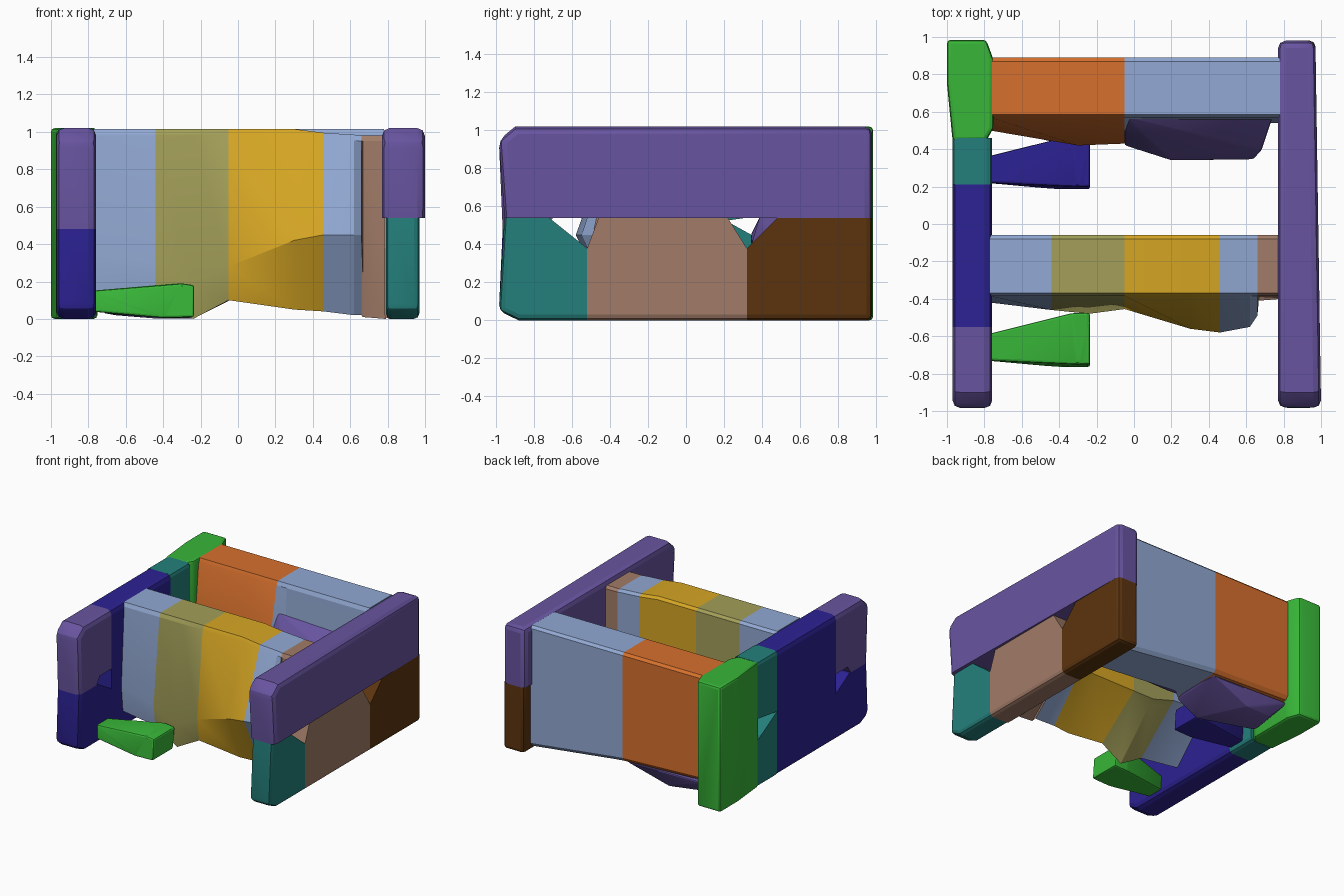
import bpy, bmesh, math

cube = bpy.data.objects.get("Cube")
if cube:
    bpy.data.objects.remove(cube, do_unlink=True)


def lin(c):
    c /= 255
    return c / 12.92 if c <= 0.04045 else ((c + 0.055) / 1.055) ** 2.4


def material(name, *rgb):
    col = [lin(c) for c in rgb] + [1]
    m = bpy.data.materials.new(name)
    m.use_nodes = True
    m.diffuse_color = col
    m.node_tree.nodes["Principled BSDF"].inputs["Base Color"].default_value = col
    return m


purple = material("purple", 104, 84, 160)
teal = material("teal", 36, 128, 124)
tan = material("dusty_tan", 162, 124, 104)
brown = material("dark_brown", 92, 52, 14)
navy = material("deep_blue", 44, 34, 148)
green = material("green", 56, 182, 56)
grey = material("blue_grey", 146, 169, 211)
olive = material("olive", 163, 159, 89)
gold = material("gold", 214, 166, 36)
orange = material("orange", 214, 112, 45)


def finish(name, bm, mats):
    bmesh.ops.recalc_face_normals(bm, faces=bm.faces)
    me = bpy.data.meshes.new(name)
    bm.to_mesh(me)
    bm.free()
    for m in mats:
        me.materials.append(m)
    ob = bpy.data.objects.new(name, me)
    bpy.context.collection.objects.link(ob)
    bpy.ops.object.select_all(action='DESELECT')
    ob.select_set(True)
    bpy.context.view_layer.objects.active = ob
    bpy.ops.object.shade_smooth_by_angle(angle=math.radians(20))


def panel(name, mat, x0, x1, outline, skew=0.0, rim=0.03):
    """Extrude a (y, z) outline from x0 to x1 and round only its outer rim."""
    bm = bmesh.new()
    f = bm.faces.new([bm.verts.new((x0, y, z)) for y, z in outline])
    new = bmesh.ops.extrude_face_region(bm, geom=[f])["geom"]
    for v in new:
        if isinstance(v, bmesh.types.BMVert):
            v.co.x = x1 + skew * (0.98 - v.co.y) / 1.96
    edges = []
    for e in bm.edges:
        a, b = e.verts[0].co, e.verts[1].co
        mid = (a + b) / 2
        across = abs(a.x - b.x) > 0.05
        end = abs(mid.y) > 0.93
        seam = abs(a.z - b.z) < 0.01 and 0.4 < mid.z < 0.6
        if (end or (not across and (mid.z < 0.03 or mid.z > 1.0))) and not seam:
            edges.append(e)
    bmesh.ops.bevel(bm, geom=edges, offset=rim, segments=2, profile=0.5, affect='EDGES')
    finish(name, bm, [mat])


def loft(name, mats, stations, cuts):
    """Join cross-sections along x; faces are coloured by the x cuts."""
    bm = bmesh.new()
    rings = [[bm.verts.new((x, y, z)) for y, z in sec] for x, sec in stations]
    n = len(rings[0])
    for a, b in zip(rings, rings[1:]):
        for i in range(n):
            j = (i + 1) % n
            bm.faces.new((a[i], a[j], b[j], b[i]))
    bm.faces.new(rings[0])
    bm.faces.new(rings[-1])
    for f in bm.faces:
        x = f.calc_center_median().x
        f.material_index = sum(x > c for c in cuts)
    finish(name, bm, mats)


def hull(name, mat, pts, rim=0.012):
    bm = bmesh.new()
    for p in pts:
        bm.verts.new(p)
    bmesh.ops.convex_hull(bm, input=bm.verts)
    bmesh.ops.delete(bm, geom=[v for v in bm.verts if not v.link_faces], context='VERTS')
    bmesh.ops.dissolve_limit(bm, angle_limit=0.03, verts=bm.verts, edges=bm.edges)
    bmesh.ops.bevel(bm, geom=list(bm.edges), offset=rim, segments=2, profile=0.5, affect='EDGES')
    finish(name, bm, [mat])


# Left side wall (+x): long top rail over three lower blocks
panel("left_top_rail", purple, 0.77, 0.97,
      [(-0.955, 0.54), (0.98, 0.54), (0.98, 1.02), (-0.9, 1.02), (-0.985, 0.95)],
      skew=0.03, rim=0.04)
panel("left_front_block", teal, 0.79, 0.97,
      [(-0.985, 0.05), (-0.88, 0), (-0.52, 0), (-0.52, 0.38), (-0.72, 0.54), (-0.955, 0.54)])
panel("left_middle_block", tan, 0.78, 0.97,
      [(-0.52, 0), (0.32, 0), (0.32, 0.38), (0.22, 0.54), (-0.46, 0.54), (-0.52, 0.38)])
panel("left_back_block", brown, 0.78, 0.97,
      [(0.32, 0), (0.98, 0), (0.98, 0.54), (0.48, 0.54), (0.32, 0.38)])

# Right side wall (-x): four sections with two small openings
panel("right_front_top", purple, -0.97, -0.758,
      [(-0.965, 0.48), (-0.74, 0.48), (-0.7, 0.54), (-0.55, 0.54), (-0.55, 1.02),
       (-0.9, 1.02), (-0.985, 0.95)], rim=0.04)
panel("right_main_block", navy, -0.97, -0.758,
      [(-0.985, 0.05), (-0.88, 0), (0.21, 0), (0.21, 1.02), (-0.55, 1.02),
       (-0.55, 0.38), (-0.72, 0.48), (-0.965, 0.48)], rim=0.04)
panel("right_upper_link", teal, -0.97, -0.758,
      [(0.21, 0.525), (0.46, 0.56), (0.46, 1.02), (0.21, 1.02)])
panel("right_lower_link", teal, -0.97, -0.758,
      [(0.21, 0), (0.46, 0), (0.46, 0.386), (0.21, 0.525)])
hull("right_back_post", green,
     [(x, y, z) for z in (0, 1.02) for x, y in
      [(-1, 0.985), (-0.79, 0.985), (-0.752, 0.88), (-0.752, 0.51),
       (-0.79, 0.445), (-0.97, 0.445), (-1, 0.75)]], rim=0.02)


# Front crossbeam: sections hold front-low, front-bottom and back-bottom points
def front_section(low, bottom, back_z, top=1.015):
    return [(-0.06, top - 0.02), (-0.08, top), (-0.37, top), (-0.385, top - 0.03),
            low, bottom, (-0.1, back_z), (-0.06, back_z + 0.03)]


loft("front_crossbeam", [grey, olive, gold, grey, tan], [
    (-0.77, front_section((-0.42, 0.35), (-0.40, 0.14), 0.45)),
    (-0.44, front_section((-0.46, 0.30), (-0.44, 0.12), 0.42)),
    (-0.24, front_section((-0.48, 0.20), (-0.44, 0.00), 0.36)),
    (-0.05, front_section((-0.455, 0.28), (-0.43, 0.10), 0.36)),
    (0.30, front_section((-0.56, 0.42), (-0.41, 0.05), 0.36)),
    (0.46, front_section((-0.58, 0.45), (-0.38, 0.04), 0.36, 0.995)),
    (0.62, front_section((-0.55, 0.45), (-0.36, 0.02), 0.30, 0.985)),
    (0.66, front_section((-0.49, 0.45), (-0.36, 0.02), 0.25, 0.98)),
    (0.667, front_section((-0.41, 0.25), (-0.39, 0.01), 0.25, 0.98)),
    (0.79, front_section((-0.40, 0.25), (-0.39, 0.00), 0.20, 0.98)),
], [-0.44, -0.05, 0.46, 0.66])


# Back crossbeam
def back_section(low, bottom, back_z):
    return [(0.89, 0.995), (0.87, 1.015), (0.585, 1.015), (0.57, 0.985),
            low, bottom, (0.87, back_z), (0.89, back_z + 0.03)]


loft("back_crossbeam", [orange, grey], [
    (-0.77, back_section((0.50, 0.30), (0.52, 0.12), 0.16)),
    (-0.30, back_section((0.42, 0.30), (0.45, 0.10), 0.14)),
    (-0.05, back_section((0.43, 0.30), (0.45, 0.11), 0.13)),
    (0.04, back_section((0.54, 0.30), (0.53, 0.095), 0.12)),
    (0.78, back_section((0.54, 0.30), (0.55, 0.02), 0.03)),
], [-0.05])

# Bulge on the inner face of the back beam, and the wedge beneath it
hull("back_beam_bulge", purple,
     [(-0.05, 0.57, 0.78), (-0.05, 0.42, 0.45), (0.2, 0.34, 0.45), (0.64, 0.345, 0.4),
      (0.68, 0.39, 0.55), (0.74, 0.57, 0.75), (0.74, 0.57, 0.1), (0.2, 0.36, 0.2),
      (0.62, 0.37, 0.2), (-0.05, 0.57, 0.13), (-0.05, 0.45, 0.13)])
hull("back_beam_wedge", purple,
     [(-0.77, 0.87, 0.14), (-0.05, 0.86, 0.125), (-0.04, 0.44, 0.10), (-0.24, 0.44, 0.0),
      (-0.42, 0.82, 0.0), (-0.66, 0.79, 0.02), (-0.72, 0.55, 0.03), (-0.46, 0.44, 0.13),
      (-0.76, 0.53, 0.15), (-0.05, 0.56, 0.13)])

# Two matching pegs on the right wall
for name, mat, dy in (("front_peg", green, 0), ("middle_peg", navy, 0.95)):
    hull(name, mat, [(x, y + dy, z) for x, y, z in [
        (-0.79, -0.73, 0.04), (-0.79, -0.60, 0.04), (-0.79, -0.73, 0.15), (-0.79, -0.59, 0.15),
        (-0.40, -0.765, 0.005), (-0.36, -0.50, 0.005), (-0.235, -0.765, 0.01), (-0.235, -0.50, 0.01),
        (-0.30, -0.75, 0.19), (-0.33, -0.475, 0.19), (-0.235, -0.75, 0.18), (-0.235, -0.475, 0.18)]])
